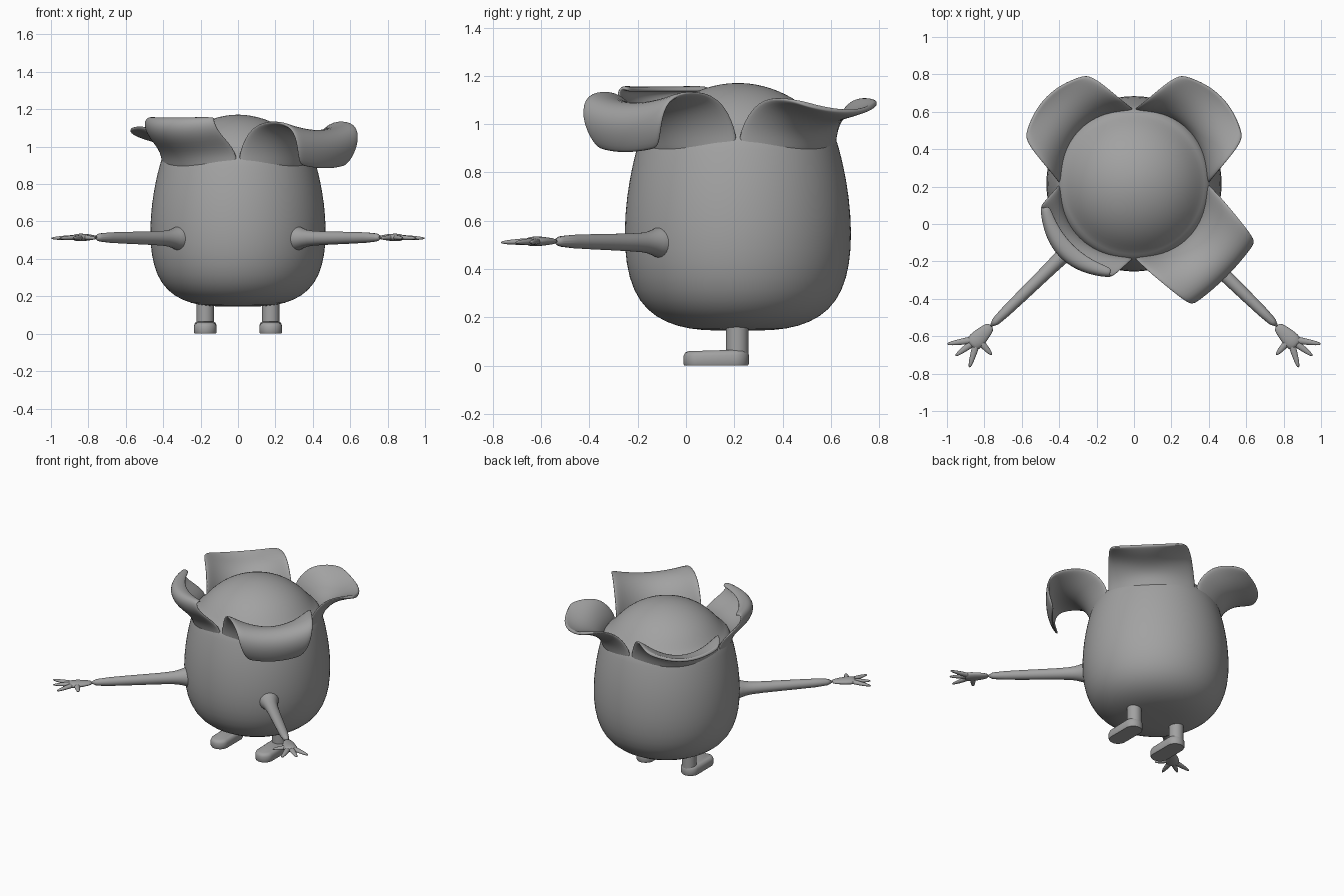
import bpy, bmesh, math
from mathutils import Vector

if "Cube" in bpy.data.objects:
    bpy.data.objects.remove(bpy.data.objects["Cube"], do_unlink=True)

grey = bpy.data.materials.new("plain grey")
grey.use_nodes = True
GREY = (0.36, 0.36, 0.36, 1)
grey.diffuse_color = GREY
grey.node_tree.nodes["Principled BSDF"].inputs["Base Color"].default_value = GREY
CENTRE = Vector((0, 0.215, 0))


def finish(name, bm, subdiv=0, thick=0.0):
    bmesh.ops.recalc_face_normals(bm, faces=bm.faces)
    for f in bm.faces:
        f.smooth = True
    me = bpy.data.meshes.new(name)
    bm.to_mesh(me)
    bm.free()
    me.materials.append(grey)
    ob = bpy.data.objects.new(name, me)
    bpy.context.collection.objects.link(ob)
    if thick:
        m = ob.modifiers.new("thickness", "SOLIDIFY")
        m.thickness, m.offset = thick, 0
    if subdiv:
        m = ob.modifiers.new("smooth", "SUBSURF")
        m.levels = m.render_levels = subdiv
    return ob


def bridge(bm, rings, closed=True):
    for a, b in zip(rings, rings[1:]):
        n = len(a)
        for i in range(n if closed else n - 1):
            j = (i + 1) % n
            bm.faces.new((a[i], a[j], b[j], b[i]))


def tube(bm, stations, n=10, flat=1.0):
    """Round limb through (point, radius) stations; flat squashes it in z."""
    pts = [Vector(p) for p, r in stations]
    rings = []
    for i, (p, r) in enumerate(stations):
        t = (pts[min(i + 1, len(pts) - 1)] - pts[max(i - 1, 0)]).normalized()
        side = t.cross(Vector((0, 0, 1))).normalized()
        up = side.cross(t)
        rings.append([bm.verts.new(pts[i] + r * (side * math.cos(a) + up * flat * math.sin(a)))
                      for a in (math.tau * k / n for k in range(n))])
    bridge(bm, rings)
    bm.faces.new(rings[0])
    bm.faces.new(rings[-1])


# Body: turned barrel ending in a crease and a shallow dome
profile = [(0.1, 0.145), (0.2, 0.15), (0.3, 0.178), (0.38, 0.23), (0.435, 0.31),
           (0.465, 0.42), (0.473, 0.55), (0.462, 0.7), (0.44, 0.82), (0.42, 0.9),
           (0.405, 0.95), (0.375, 0.972)]
R = 0.442
profile += [(R * math.sin(a), 1.172 - R + R * math.cos(a))
            for a in (math.radians(d) for d in (54, 45, 36, 27, 18, 9))]
bm = bmesh.new()
rings = [[bm.verts.new(CENTRE + Vector((r * math.cos(a), r * math.sin(a), z)))
          for a in (math.tau * k / 48 for k in range(48))] for r, z in profile]
bridge(bm, rings)
for ring, z in ((rings[0], 0.145), (rings[-1], 1.172)):
    tip = bm.verts.new(CENTRE + Vector((0, 0, z)))
    for i in range(48):
        bm.faces.new((ring[i], ring[(i + 1) % 48], tip))
finish("body", bm, 1)

# Petals: rows of (reach, height, half width, side lift, side setback)
base = [(0.405, 0.87, 0.285, 0, 0.12), (0.43, 0.965, 0.28, 0.01, 0.15)]
spread = base + [(0.51, 1.015, 0.27, 0.09, 0.13), (0.59, 1.03, 0.26, 0.08, 0.08),
                 (0.64, 1.045, 0.24, 0.05, 0.06), (0.66, 1.055, 0.21, 0.03, 0.06)]
drooped = base + [(0.50, 1.05, 0.28, 0.07, 0.12), (0.60, 1.09, 0.265, 0.05, 0.06),
                  (0.68, 1.06, 0.25, 0.05, 0.02), (0.70, 0.98, 0.23, 0.02, 0.02),
                  (0.66, 0.88, 0.18, 0.02, 0.02)]
cupped = base + [(0.53, 1.04, 0.275, 0.03, 0.12), (0.56, 1.11, 0.265, 0.02, 0.12),
                 (0.53, 1.155, 0.25, 0.0, 0.10), (0.46, 1.14, 0.24, 0.0, 0.06)]


def petal(name, rows, degrees):
    a = math.radians(degrees)
    out = Vector((math.cos(a), math.sin(a), 0))
    side = Vector((-math.sin(a), math.cos(a), 0))
    bm = bmesh.new()
    grid = []
    for d, z, half, lift, back in rows:
        line = []
        for k in range(-4, 5):
            u = k / 4
            line.append(bm.verts.new(CENTRE + out * (d - back * u * u) + side * half * u
                                     + Vector((0, 0, z + lift * u * u))))
        grid.append(line)
    bridge(bm, grid, closed=False)
    finish(name, bm, 2, 0.022)


petal("back_left_petal", spread, 45)
petal("back_right_petal", spread, 135)
petal("front_right_petal", cupped, 225)
petal("front_left_petal", drooped, 315)

fingers = [(1.0, -0.642), (0.955, -0.705), (0.88, -0.768), (0.76, -0.7)]
for s, label in ((1, "left"), (-1, "right")):
    # Arm with a flared shoulder and a flattened palm
    bm = bmesh.new()
    tube(bm, [((s * 0.27, -0.06, 0.51), 0.085), ((s * 0.325, -0.115, 0.51), 0.066),
              ((s * 0.36, -0.15, 0.51), 0.045), ((s * 0.42, -0.21, 0.51), 0.038),
              ((s * 0.6, -0.385, 0.513), 0.033), ((s * 0.78, -0.56, 0.515), 0.026)], 14)
    finish(label + "_arm", bm, 1)
    bm = bmesh.new()
    tube(bm, [((s * 0.76, -0.54, 0.515), 0.026), ((s * 0.80, -0.58, 0.515), 0.038),
              ((s * 0.845, -0.625, 0.515), 0.052), ((s * 0.875, -0.655, 0.513), 0.038)], 12, 0.45)
    # Fingers fan out from the palm
    root = Vector((s * 0.835, -0.615, 0.515))
    for x, y in fingers:
        tip = Vector((s * x, y, 0.51))
        tube(bm, [(root, 0.024), (root.lerp(tip, 0.5), 0.019),
                  (root.lerp(tip, 0.85), 0.013), (tip, 0.005)], 8, 0.75)
    finish(label + "_hand", bm, 1)

    # Leg
    bm = bmesh.new()
    rings = [[bm.verts.new((s * 0.175 + 0.047 * math.cos(a), 0.212 + 0.047 * math.sin(a), z))
              for a in (math.tau * k / 24 for k in range(24))] for z in (0.03, 0.2)]
    bridge(bm, rings)
    finish(label + "_leg", bm)

    # Foot: stadium-shaped sole with a rounded top edge, sloping to the toe
    bm = bmesh.new()
    rings = []
    for z, r in ((0, 0.057), (0.008, 0.061), (0.045, 0.061), (0.06, 0.054), (0.067, 0.04)):
        ring = []
        for k in range(32):
            a = math.tau * (k + 0.5) / 32
            y = (0.2 if math.sin(a) > 0 else 0.05) + r * math.sin(a)
            drop = 1 - 0.12 * (0.26 - y) / 0.27
            ring.append(bm.verts.new((s * 0.175 + r * math.cos(a), y, z * drop)))
        rings.append(ring)
    bridge(bm, rings)
    bm.faces.new(rings[0])
    bm.faces.new(rings[-1])
    foot = finish(label + "_foot", bm)
    bpy.context.view_layer.objects.active = foot
    bpy.ops.object.select_all(action="DESELECT")
    foot.select_set(True)
    bpy.ops.object.shade_smooth_by_angle(angle=math.radians(50))
